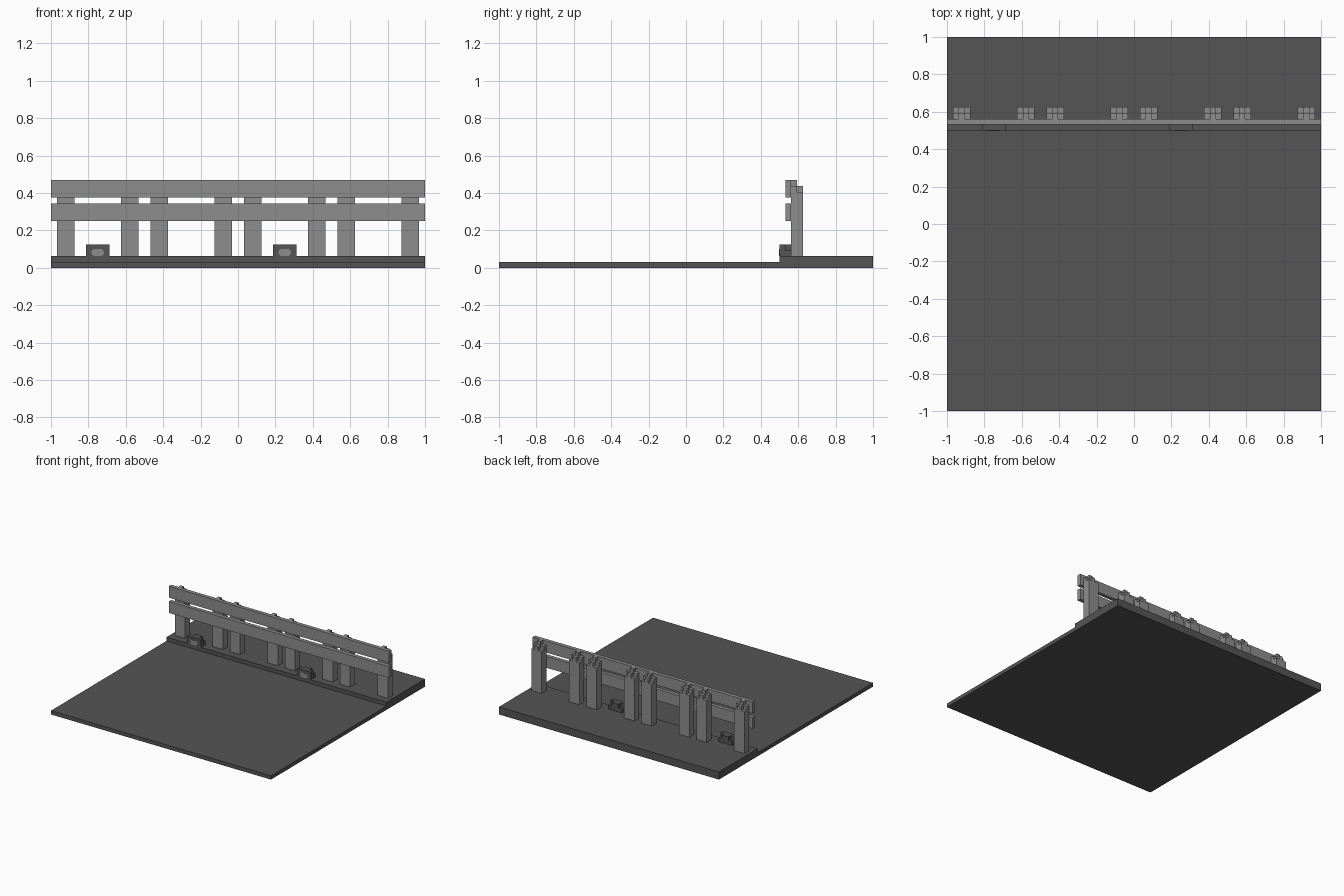
import bpy, bmesh, math

if "Cube" in bpy.data.objects:
    bpy.data.objects.remove(bpy.data.objects["Cube"])

U = 1 / 32  # modelling grid unit


def material(name, v):
    m = bpy.data.materials.new(name)
    m.diffuse_color = (v, v, v, 1)
    m.use_nodes = True
    m.node_tree.nodes["Principled BSDF"].inputs["Base Color"].default_value = m.diffuse_color
    return m


asphalt = material("dark grey", 0.09)
metal = material("light grey", 0.27)


def prism(name, outline, axis, a, b, mat):
    """Extrude a 2D outline along x or y from a to b."""
    bm = bmesh.new()
    place = (lambda p: (a, p[0], p[1])) if axis == "x" else (lambda p: (p[0], a, p[1]))
    face = bm.faces.new([bm.verts.new(place(p)) for p in outline])
    ext = bmesh.ops.extrude_face_region(bm, geom=[face])
    verts = [g for g in ext["geom"] if isinstance(g, bmesh.types.BMVert)]
    bmesh.ops.translate(bm, verts=verts, vec=(b - a, 0, 0) if axis == "x" else (0, b - a, 0))
    bmesh.ops.recalc_face_normals(bm, faces=bm.faces)
    me = bpy.data.meshes.new(name)
    bm.to_mesh(me)
    bm.free()
    me.materials.append(mat)
    ob = bpy.data.objects.new(name, me)
    bpy.context.collection.objects.link(ob)
    return ob


def stepped(cx, w, inner, z0, z_side, z_mid):
    """Outline in x-z with a raised middle."""
    return [(cx - w, z0), (cx + w, z0), (cx + w, z_side), (cx + inner, z_side),
            (cx + inner, z_mid), (cx - inner, z_mid), (cx - inner, z_side), (cx - w, z_side)]


# Road with raised verge, one stepped profile
prism("road_and_verge", [(-1, 0), (1, 0), (1, 2 * U), (0.5, 2 * U), (0.5, U), (-1, U)],
      "x", -1, 1, asphalt)

# Two guard rails
for name, z in (("lower_rail", 8 * U), ("upper_rail", 12 * U)):
    y0, y1 = 17 * U, 18 * U
    prism(name, [(y0, z), (y1, z), (y1, z + 3 * U), (y0, z + 3 * U)], "x", -1, 1, metal)

# Posts with stepped tops, front half one step higher than back half
for k in (-29.5, -18.5, -13.5, -2.5, 2.5, 13.5, 18.5, 29.5):
    cx = k * U
    prism("post_front", stepped(cx, 1.5 * U, 0.5 * U, 2 * U, 14 * U, 15 * U),
          "y", 18 * U, 19 * U, metal)
    prism("post_back", stepped(cx, 1.5 * U, 0.5 * U, 2 * U, 13 * U, 14 * U),
          "y", 19 * U, 20 * U, metal)

# Kerb marker blocks with a light lens on the front
for cx in (-0.75, 0.25):
    w = 2 * U
    prism("marker_front", [(cx - w, 2 * U), (cx + w, 2 * U), (cx + w, 4 * U), (cx - w, 4 * U)],
          "y", 16 * U, 17 * U, asphalt)
    prism("marker_back", stepped(cx, w, U, 2 * U, 3 * U, 4 * U), "y", 17 * U, 18 * U, asphalt)
    hw, hz, c, zc = 0.033, 0.019, 0.011, 0.082
    lens = [(cx - hw, zc - hz + c), (cx - hw + c, zc - hz), (cx + hw - c, zc - hz),
            (cx + hw, zc - hz + c), (cx + hw, zc + hz - c), (cx + hw - c, zc + hz),
            (cx - hw + c, zc + hz), (cx - hw, zc + hz - c)]
    prism("marker_lens", lens, "y", 0.4985, 0.503, metal)
